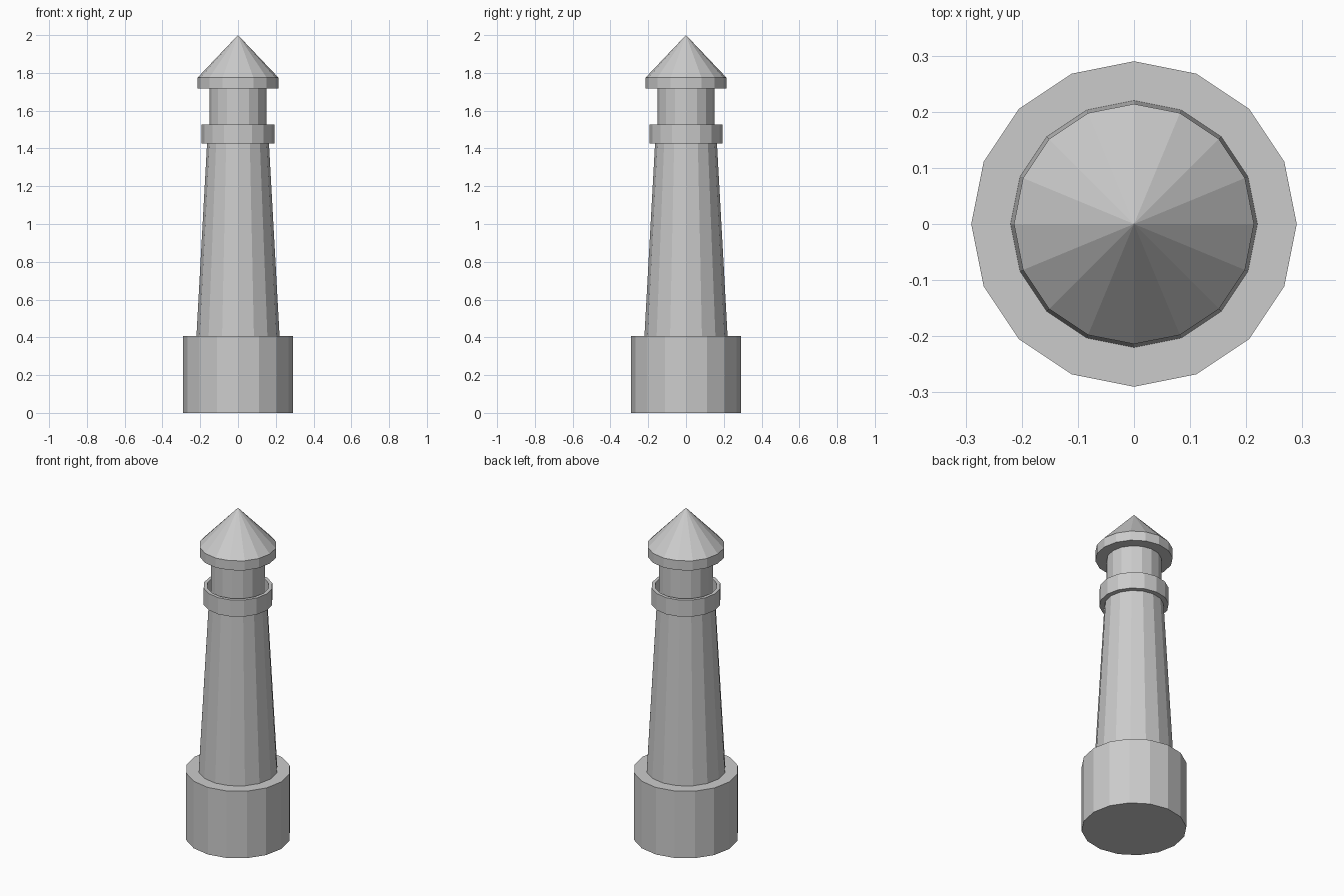
import bpy, bmesh
from math import cos, sin, tau

if "Cube" in bpy.data.objects:
    bpy.data.objects.remove(bpy.data.objects["Cube"])

SIDES = 16


def lathe(name, profile):
    """Turn an (r, z) profile around z; radius 0 makes a single pole vertex."""
    bm = bmesh.new()
    rings = []
    for r, z in profile:
        if r == 0:
            rings.append([bm.verts.new((0, 0, z))] * SIDES)
        else:
            rings.append([bm.verts.new((r * cos(tau * i / SIDES), r * sin(tau * i / SIDES), z))
                          for i in range(SIDES)])
    for a, b in zip(rings, rings[1:]):
        for i in range(SIDES):
            j = (i + 1) % SIDES
            corners = list(dict.fromkeys((a[i], a[j], b[j], b[i])))
            bm.faces.new(corners)
    bmesh.ops.recalc_face_normals(bm, faces=bm.faces[:])
    mesh = bpy.data.meshes.new(name)
    bm.to_mesh(mesh)
    bm.free()
    obj = bpy.data.objects.new(name, mesh)
    bpy.context.collection.objects.link(obj)
    return obj


# Wide foundation drum
lathe("base", [(0, 0), (0.29, 0), (0.29, 0.408), (0, 0.408)])

# Tapered shaft
lathe("tower", [(0, 0.408), (0.22, 0.408), (0.164, 1.425), (0, 1.425)])

# Gallery floor with a thin raised parapet
lathe("gallery", [(0, 1.425), (0.192, 1.425), (0.192, 1.526),
                  (0.172, 1.526), (0.172, 1.44), (0, 1.44)])

# Lantern room
lathe("lantern_room", [(0, 1.44), (0.151, 1.44), (0.151, 1.717), (0, 1.717)])

# Roof with a vertical eave band and a cone
lathe("roof", [(0, 1.717), (0.214, 1.717), (0.214, 1.775), (0, 2.0)])
